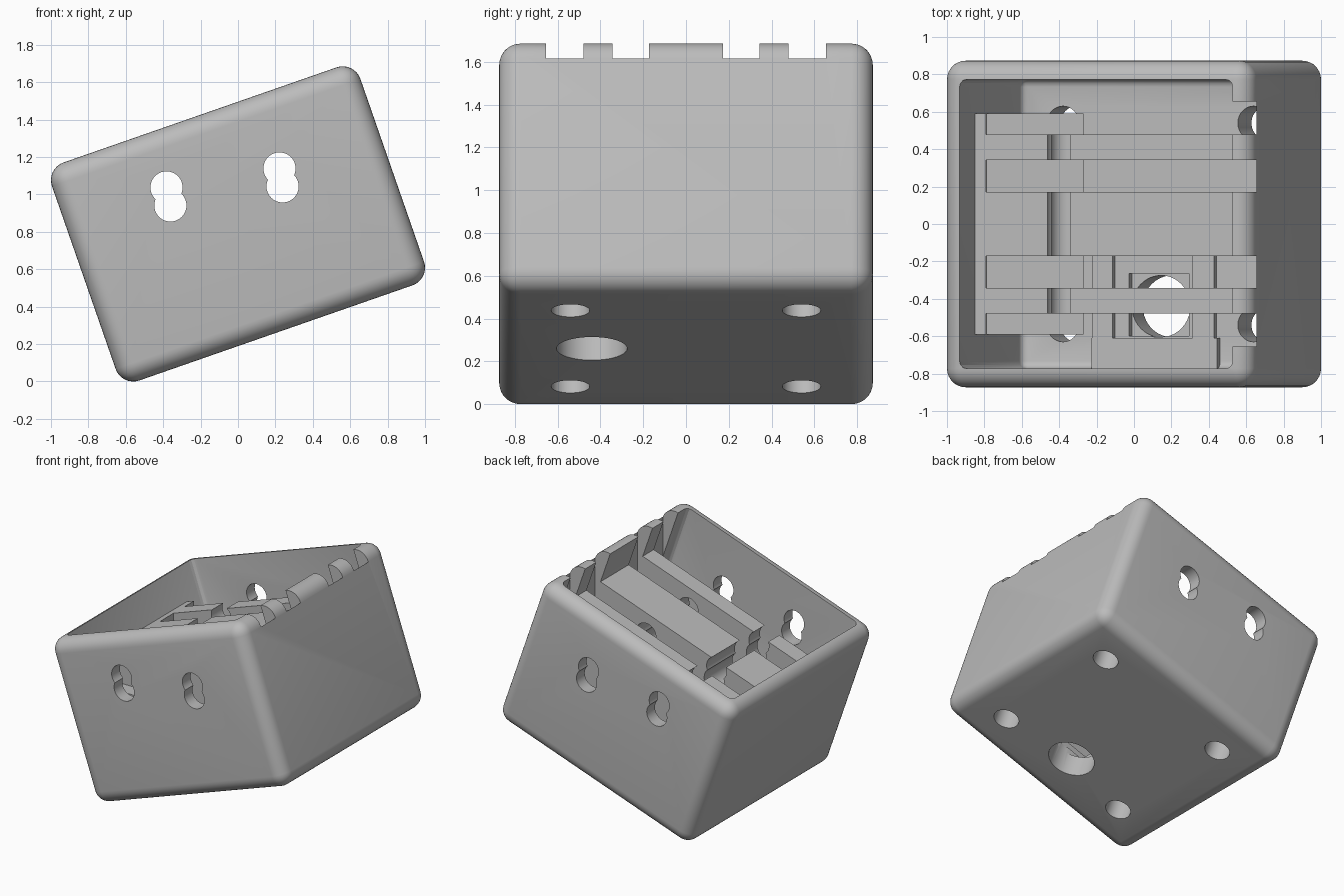
import bpy, bmesh, math
from mathutils import Matrix, Vector

old = bpy.data.objects.get("Cube")
if old:
    bpy.data.objects.remove(old, do_unlink=True)

grey = bpy.data.materials.new("plain_grey")
grey.use_nodes = True
GREY = (0.5, 0.5, 0.5, 1)
grey.diffuse_color = GREY
grey.node_tree.nodes["Principled BSDF"].inputs["Base Color"].default_value = GREY

# The case leans about the y axis; inner parts share this frame
TILT = Matrix.Translation((0, 0, 0.8425)) @ Matrix.Rotation(math.radians(-19.2), 4, 'Y')
WORLD = Matrix.Identity(4)
HALF, HIGH, INNER, FLOOR = 0.873, 0.617, 0.773, -0.395
SHELF_TOP = 0.365


def make(name, bm, frame):
    bmesh.ops.transform(bm, matrix=frame, verts=bm.verts)
    bmesh.ops.recalc_face_normals(bm, faces=bm.faces)
    mesh = bpy.data.meshes.new(name)
    bm.to_mesh(mesh)
    bm.free()
    mesh.materials.append(grey)
    ob = bpy.data.objects.new(name, mesh)
    bpy.context.collection.objects.link(ob)
    return ob


def box(name, lo, hi, frame=TILT, bevel=0, segments=6, keep_top=False):
    lo, hi = Vector(lo), Vector(hi)
    bm = bmesh.new()
    bmesh.ops.create_cube(bm, size=1)
    for v in bm.verts:
        v.co = [(a + b) / 2 + c * (b - a) for a, b, c in zip(lo, hi, v.co)]
    if bevel:
        edges = [e for e in bm.edges
                 if not (keep_top and all(v.co.z > hi.z - 0.001 for v in e.verts))]
        bmesh.ops.bevel(bm, geom=edges, offset=bevel, segments=segments,
                        profile=0.5, affect='EDGES', clamp_overlap=True)
    return make(name, bm, frame)


def rod(name, radius, start, end, frame=TILT):
    start, end = Vector(start), Vector(end)
    bm = bmesh.new()
    bmesh.ops.create_cone(bm, cap_ends=True, segments=40, radius1=radius,
                          radius2=radius, depth=(end - start).length)
    turn = (end - start).to_track_quat('Z', 'Y').to_matrix().to_4x4()
    bmesh.ops.transform(bm, matrix=Matrix.Translation((start + end) / 2) @ turn, verts=bm.verts)
    return make(name, bm, frame)


def cut(target, cutters):
    for c in cutters:
        mod = target.modifiers.new("cut", 'BOOLEAN')
        mod.operation, mod.solver, mod.object = 'DIFFERENCE', 'EXACT', c
        bpy.context.view_layer.objects.active = target
        bpy.ops.object.modifier_apply(modifier=mod.name)
        bpy.data.objects.remove(c, do_unlink=True)


def keyholes():
    spots = [(-0.297, 0.310), (-0.309, 0.212), (0.307, 0.207), (0.291, 0.111)]
    return [rod("keyhole_cutter", 0.086, (u, -1.1, v), (u, 1.1, v)) for u, v in spots]


# Upright slots, mirrored front to back
SLOTS = [(0.172, 0.343), (0.478, 0.655)]
SLOTS += [(-b, -a) for a, b in SLOTS]

# Outer case with rounded edges
case = box("case", (-HALF, -HALF, -HIGH), (HALF, HALF, HIGH), bevel=0.1, segments=8)
cavity = box("cavity_cutter", (-INNER, -INNER, FLOOR), (INNER, INNER, 0.9),
             bevel=0.04, segments=3, keep_top=True)
floor_holes = [rod("foot_hole_cutter", 0.09, (u, y, -0.8), (u, y, -0.3))
               for u in (-0.54, 0.54) for y in (-0.54, 0.54)]
cable_hole = rod("cable_hole_cutter", 0.165, (0, -0.44, -0.8), (0, -0.44, -0.3))
recess = box("recess_cutter", (-0.165, -0.6, FLOOR - 0.045), (0.175, -0.265, -0.3))
rim_slots = [box("rim_slot_cutter", (0.3, a, 0.95), (0.655, b, 2), WORLD) for a, b in SLOTS]
cut(case, [cavity, recess, cable_hole] + floor_holes + rim_slots + keyholes())

# Inner rack: one block split into a wide rest and narrow ribs by the slots
rack = box("slotted_rack", (-0.8, -0.59, FLOOR - 0.002), (0.79, 0.59, SHELF_TOP))
rack_slots = []
for a, b in SLOTS:
    rack_slots.append(box("deep_slot_cutter", (-0.27, a, -0.2), (0.655, b, 2), WORLD))
    rack_slots.append(box("step_slot_cutter", (-0.79, a, 0.76), (-0.2, b, 2.1), WORLD))
cut(rack, rack_slots + keyholes())

# Low rails and side plate around the cable hole
parts = [case, rack,
         box("left_rail", (-0.36, -0.61, FLOOR - 0.01), (-0.245, -0.165, FLOOR + 0.045)),
         box("right_rail", (0.21, -0.61, FLOOR - 0.01), (0.33, -0.165, FLOOR + 0.045)),
         box("side_plate", (-0.36, -0.78, FLOOR - 0.01), (0.35, -0.61, FLOOR + 0.05))]

bpy.ops.object.select_all(action='DESELECT')
for ob in parts:
    ob.select_set(True)
bpy.context.view_layer.objects.active = case
bpy.ops.object.shade_smooth_by_angle(angle=math.radians(30))
